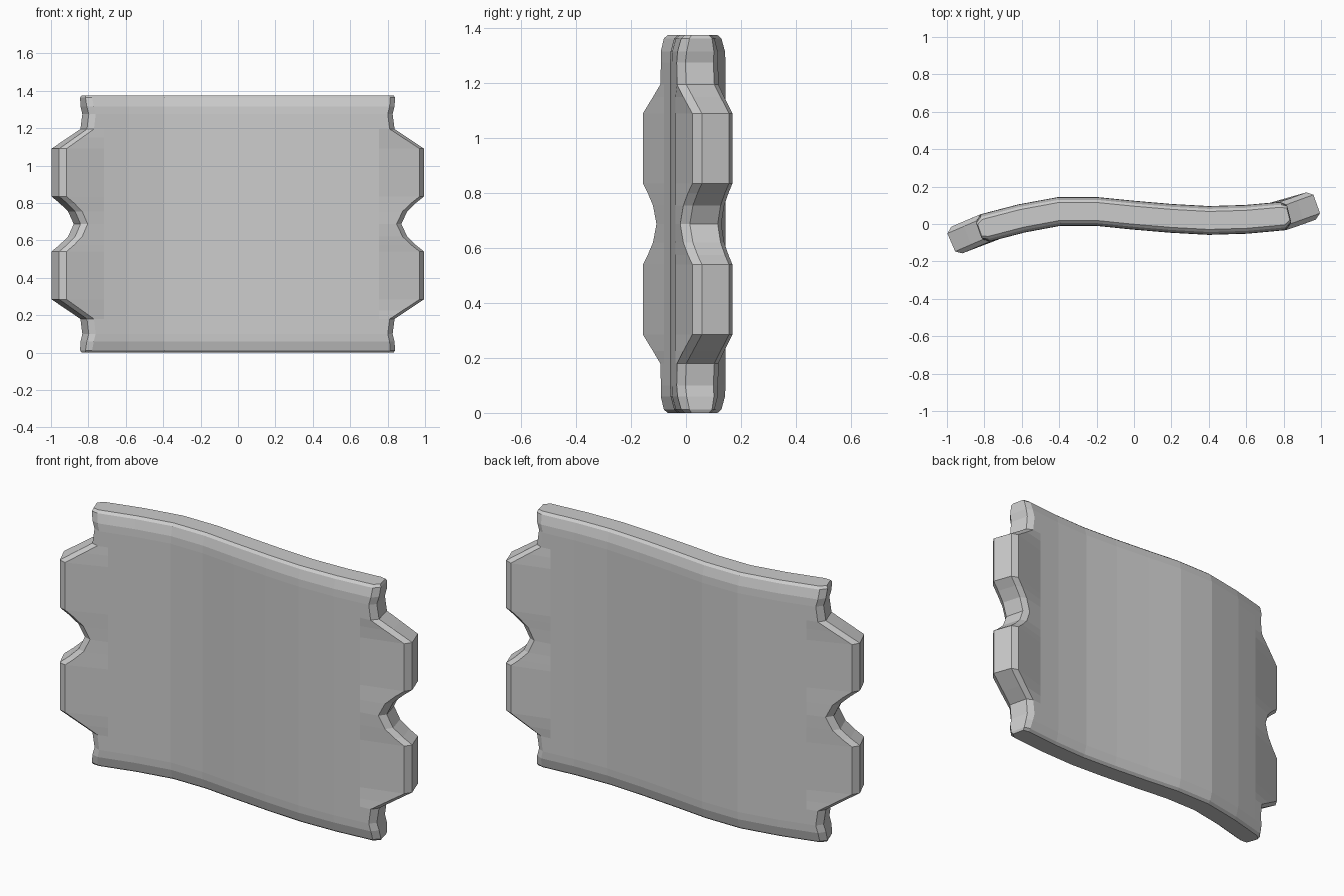
import bpy, bmesh
from mathutils import Vector

if "Cube" in bpy.data.objects:
    bpy.data.objects.remove(bpy.data.objects["Cube"])

HEIGHT = 1.375
# S-curved centre line of the panel, seen from above
path = [(-0.98, -0.10), (-0.8, -0.022), (-0.6, 0.03), (-0.4, 0.067), (-0.2, 0.067),
        (0.0, 0.047), (0.2, 0.03), (0.4, 0.019), (0.6, 0.025), (0.8, 0.043), (0.98, 0.108)]
# lower half of the notched edge: height, edge reach, half thickness
half = [(0.0, 0.825, 0.048), (0.012, 0.83, 0.062), (0.06, 0.825, 0.075),
        (0.10, 0.815, 0.077), (0.18, 0.825, 0.077), (0.225, 0.89, 0.077),
        (0.285, 0.977, 0.077), (0.54, 0.977, 0.077), (0.575, 0.935, 0.077),
        (0.62, 0.89, 0.077), (HEIGHT / 2, 0.86, 0.077)]
rows = half + [(HEIGHT - z, r, t) for z, r, t in reversed(half[:-1])]


def slope(i):
    a, b = path[max(i - 1, 0)], path[min(i + 1, len(path) - 1)]
    return (b[1] - a[1]) / (b[0] - a[0])


def point(s, offset, z):
    """Point at s along the centre line, pushed sideways by offset."""
    i = 0
    while i < len(path) - 2 and s > path[i + 1][0]:
        i += 1
    (x0, y0), (x1, y1) = path[i], path[i + 1]
    f = (s - x0) / (x1 - x0)
    m = slope(i) * (1 - f) + slope(i + 1) * f
    n = Vector((-m, 1)).normalized() * offset
    return (s + n.x, y0 + (y1 - y0) * f + n.y, z)


inner = [-0.74, -0.6, -0.4, -0.2, 0, 0.2, 0.4, 0.6, 0.74]
bm = bmesh.new()
front, back = [], []
for z, reach, t in rows:
    cols = [-reach, -reach + 0.03] + inner + [reach - 0.03, reach]
    for side, sign in ((front, -1), (back, 1)):
        side.append([bm.verts.new(point(s, sign * (t * 0.68 if abs(s) == reach else t), z))
                     for s in cols])

# front and back skins, then the side walls
nc = len(front[0])
for r in range(len(rows) - 1):
    for c in range(nc - 1):
        for g in (front, back):
            bm.faces.new((g[r][c], g[r][c + 1], g[r + 1][c + 1], g[r + 1][c]))
    for c in (0, -1):
        bm.faces.new((front[r][c], back[r][c], back[r + 1][c], front[r + 1][c]))
# top and bottom rims
for r in (0, -1):
    for c in range(nc - 1):
        bm.faces.new((front[r][c], front[r][c + 1], back[r][c + 1], back[r][c]))
bmesh.ops.recalc_face_normals(bm, faces=bm.faces)

mesh = bpy.data.meshes.new("curved_panel")
bm.to_mesh(mesh)
bm.free()
panel = bpy.data.objects.new("curved_panel", mesh)
bpy.context.collection.objects.link(panel)
